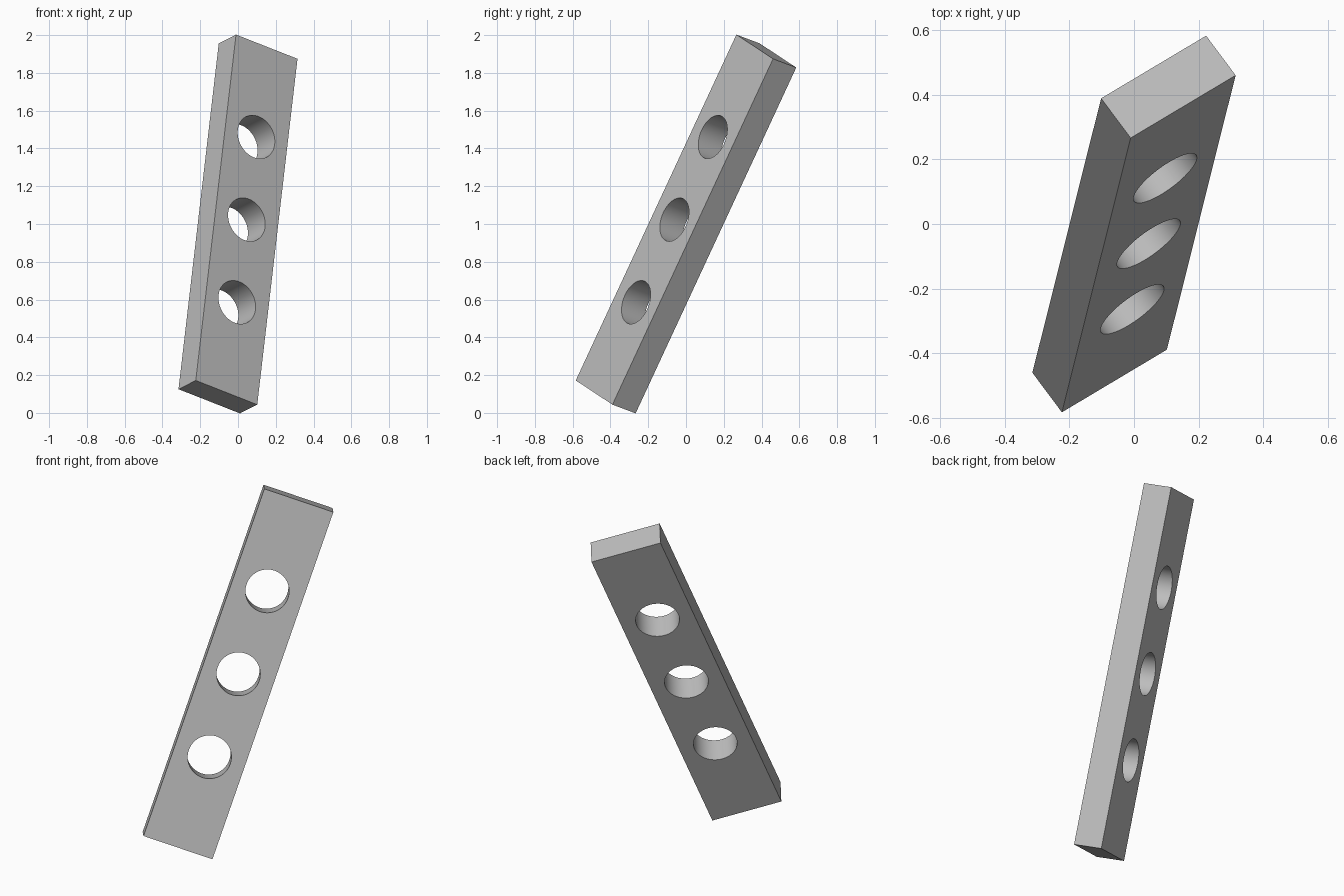
import bpy
from math import radians
from mathutils import Matrix, Vector

cube = bpy.data.objects.get("Cube")
if cube:
    bpy.data.objects.remove(cube, do_unlink=True)

# Plain grey material
grey = bpy.data.materials.new("grey")
grey.use_nodes = True
colour = (0.51, 0.51, 0.51, 1)
grey.diffuse_color = colour
grey.node_tree.nodes["Principled BSDF"].inputs["Base Color"].default_value = colour

WIDTH, DEPTH, LENGTH = 0.40, 0.16, 2.03
HOLE_RADIUS, HOLE_SPACING = 0.12, 0.485

# Flat bar, modelled upright
bpy.ops.mesh.primitive_cube_add(size=1)
bar = bpy.context.object
bar.name = bar.data.name = "drilled_bar"
bar.data.transform(Matrix.Diagonal((WIDTH, DEPTH, LENGTH, 1)))
bar.data.materials.append(grey)

# Three round holes through the depth
for step in (-1, 0, 1):
    bpy.ops.mesh.primitive_cylinder_add(
        vertices=64, radius=HOLE_RADIUS, depth=DEPTH * 3,
        location=(0, 0, step * HOLE_SPACING), rotation=(radians(90), 0, 0))
    cutter = bpy.context.object
    cutter.name = "hole_cutter"
    cutter.hide_render = True
    cutter.data.materials.append(grey)
    bpy.context.view_layer.objects.active = bar
    cut = bar.modifiers.new("hole", "BOOLEAN")
    cut.operation = "DIFFERENCE"
    cut.solver = "EXACT"
    cut.object = cutter
    bpy.ops.object.modifier_apply(modifier=cut.name)
    bpy.data.objects.remove(cutter, do_unlink=True)

# Smooth hole walls, sharp edges
bar.select_set(True)
bpy.ops.object.shade_smooth_by_angle(angle=radians(30))

# Lean the bar along its long axis
long_axis = Vector((0.213, 0.85, 1.83)).normalized()
wide_axis = Vector((0.325, 0.195, -0.125))
wide_axis = (wide_axis - wide_axis.dot(long_axis) * long_axis).normalized()
deep_axis = long_axis.cross(wide_axis)
tilt = Matrix((wide_axis, deep_axis, long_axis)).transposed().to_4x4()
bar.data.transform(Matrix.Translation((0, 0, 1)) @ tilt)
